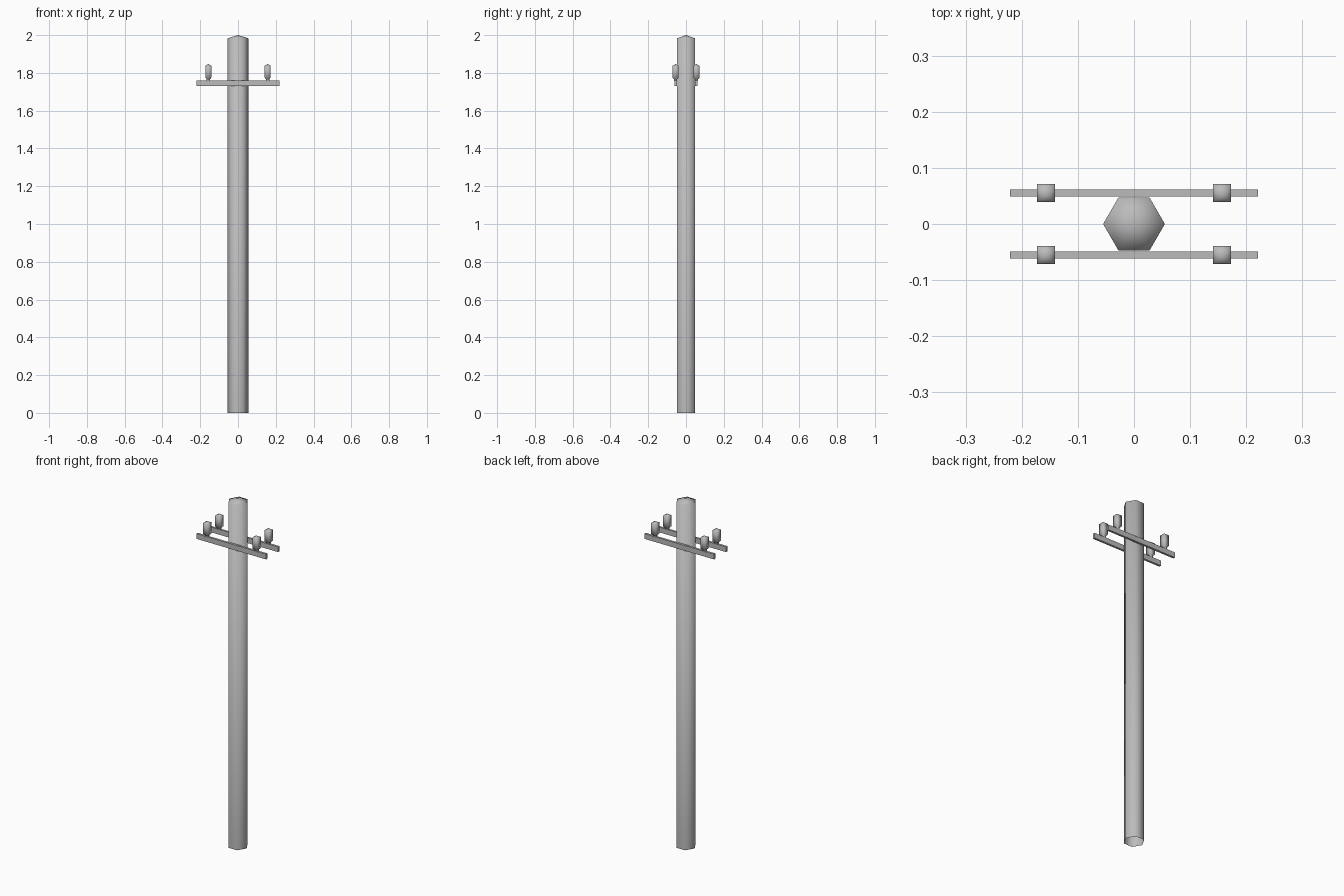
import bpy, math

cube = bpy.data.objects.get("Cube")
if cube:
    bpy.data.objects.remove(cube, do_unlink=True)

grey = bpy.data.materials.new("weathered_grey")
grey.use_nodes = True
COLOUR = (0.5, 0.5, 0.5, 1)
grey.diffuse_color = COLOUR
grey.node_tree.nodes["Principled BSDF"].inputs["Base Color"].default_value = COLOUR


def make(name, verts, faces, smooth):
    mesh = bpy.data.meshes.new(name)
    mesh.from_pydata(verts, [], faces)
    mesh.materials.append(grey)
    mesh.polygons.foreach_set("use_smooth", [smooth] * len(faces))
    obj = bpy.data.objects.new(name, mesh)
    bpy.context.collection.objects.link(obj)
    return obj


def lathe(name, profile, tip, sides, turn=0.0, at=(0, 0)):
    """Rings of (radius, height) closed by a low point on top, open below."""
    verts, faces = [], []
    for r, z in profile:
        for i in range(sides):
            a = turn + math.tau * i / sides
            verts.append((at[0] + r * math.cos(a), at[1] + r * math.sin(a), z))
    verts.append((*at, tip))
    last = (len(profile) - 1) * sides
    for i in range(sides):
        j = (i + 1) % sides
        for base in range(0, last, sides):
            faces.append((base + i, base + j, base + sides + j, base + sides + i))
        faces.append((last + i, last + j, len(verts) - 1))
    return make(name, verts, faces, True)


# Six-sided pole with a shallow pointed cap
lathe("pole", [(0.055, 0), (0.055, 1.983)], 2.0, 6)

# Twin cross arms, each carrying two square insulators
for side, y in (("front", -0.055), ("back", 0.055)):
    bpy.ops.mesh.primitive_cube_add(size=1, location=(0, y, 1.745))
    arm = bpy.context.object
    arm.name = side + "_cross_arm"
    arm.scale = (0.442, 0.0125, 0.03)
    arm.data.materials.append(grey)
    for hand, x in (("right", -0.157), ("left", 0.157)):
        lathe(f"{side}_{hand}_insulator",
              [(0.012, 1.758), (0.012, 1.767), (0.0225, 1.775), (0.0225, 1.838)],
              1.847, 4, math.pi / 4, (x, y))
